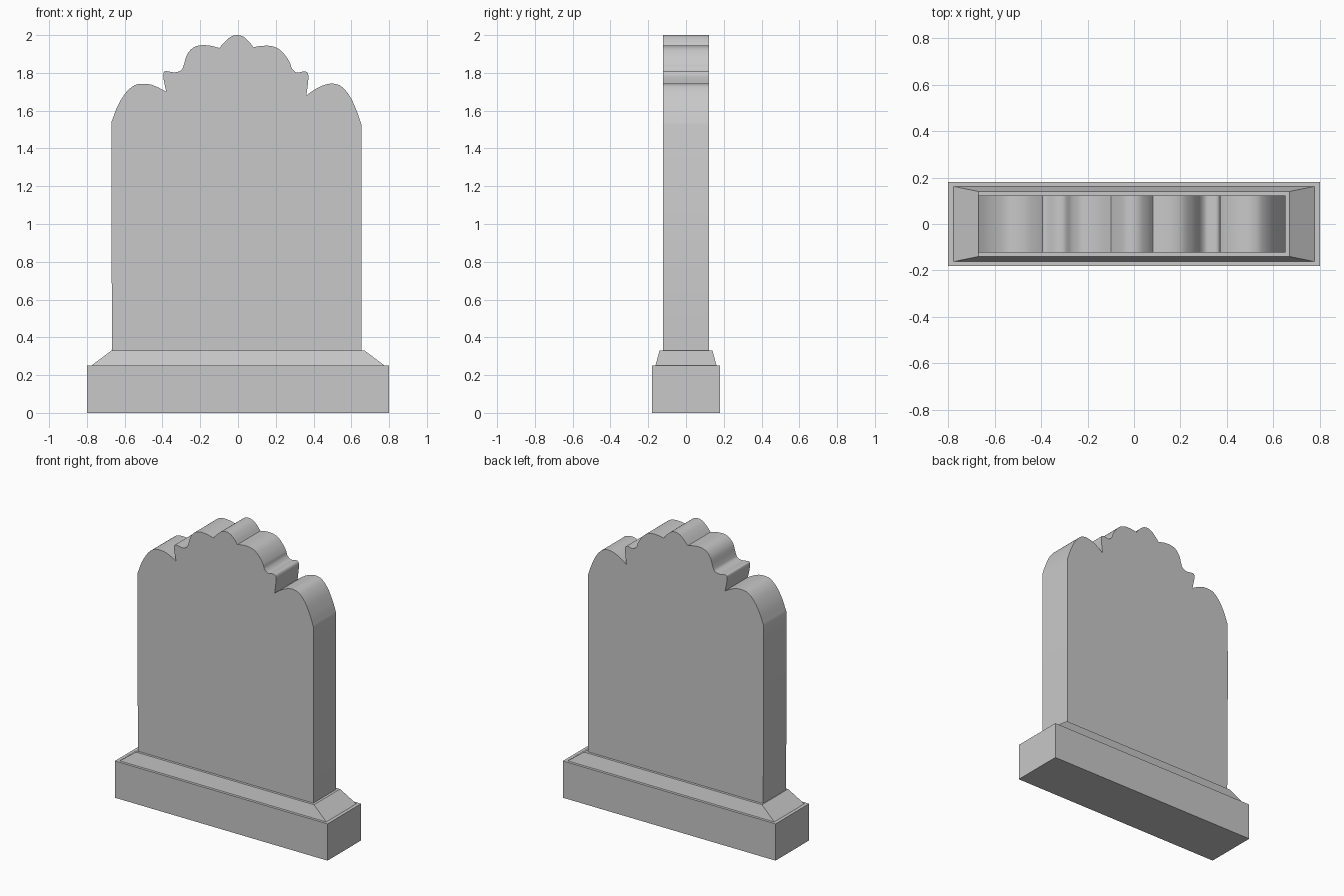
import bpy, bmesh, math
from mathutils import Vector

if "Cube" in bpy.data.objects:
    bpy.data.objects.remove(bpy.data.objects["Cube"])

stone = bpy.data.materials.new("grey stone")
stone.diffuse_color = (0.58, 0.58, 0.58, 1)
stone.use_nodes = True
stone.node_tree.nodes["Principled BSDF"].inputs["Base Color"].default_value = stone.diffuse_color


def finish(name, bm):
    bmesh.ops.recalc_face_normals(bm, faces=bm.faces)
    me = bpy.data.meshes.new(name)
    bm.to_mesh(me)
    bm.free()
    me.materials.append(stone)
    ob = bpy.data.objects.new(name, me)
    bpy.context.collection.objects.link(ob)
    return ob


def frustum(name, x0, y0, z0, x1, y1, z1):
    """Block with half sizes x0, y0 at the bottom and x1, y1 at the top."""
    bm = bmesh.new()
    bmesh.ops.create_cube(bm, size=2)
    for v in bm.verts:
        top = v.co.z > 0
        v.co = (v.co.x * (x1 if top else x0), v.co.y * (y1 if top else y0), z1 if top else z0)
    return finish(name, bm)


def spline(pts, steps=6):
    """Smooth curve through the points, without the last one."""
    p = [Vector(q) for q in pts]
    p = [2 * p[0] - p[1]] + p + [2 * p[-1] - p[-2]]
    out = []
    for a, b, c, d in zip(p, p[1:], p[2:], p[3:]):
        for i in range(steps):
            t = i / steps
            out.append(0.5 * (2 * b + (c - a) * t + (2 * a - 5 * b + 4 * c - d) * t * t
                              + (3 * b - a - 3 * c + d) * t ** 3))
    return out


# Plinth and its sloped cap
frustum("plinth", 0.80, 0.18, 0, 0.80, 0.18, 0.25)
frustum("sloped_cap", 0.777, 0.162, 0.25, 0.67, 0.14, 0.33)

# Scalloped top edge, one list per lobe, left to right (x, z)
lobes = [
    [(-0.670, 1.540), (-0.636, 1.627), (-0.593, 1.696), (-0.550, 1.733), (-0.513, 1.742),
     (-0.466, 1.739), (-0.423, 1.723), (-0.380, 1.700)],
    [(-0.380, 1.700), (-0.394, 1.768), (-0.394, 1.800), (-0.380, 1.809), (-0.335, 1.803),
     (-0.302, 1.813), (-0.288, 1.839), (-0.270, 1.896), (-0.238, 1.933), (-0.198, 1.946),
     (-0.148, 1.944), (-0.099, 1.932)],
    [(-0.099, 1.932), (-0.069, 1.966), (-0.037, 1.992), (-0.005, 2.0), (0.027, 1.992),
     (0.058, 1.966), (0.082, 1.935)],
    [(0.082, 1.935), (0.117, 1.942), (0.168, 1.943), (0.212, 1.929), (0.249, 1.894),
     (0.275, 1.853), (0.286, 1.823), (0.312, 1.802), (0.353, 1.808), (0.370, 1.796),
     (0.372, 1.763), (0.362, 1.680)],
    [(0.362, 1.680), (0.397, 1.706), (0.434, 1.727), (0.476, 1.741), (0.512, 1.742),
     (0.550, 1.726), (0.593, 1.675), (0.630, 1.595), (0.653, 1.527)],
]
outline = [Vector((0.653, 0.325)), Vector((-0.666, 0.325)), Vector((-0.671, 1.08))]
top = [q for lobe in lobes for q in spline(lobe)] + [Vector(lobes[-1][-1])]

# Headstone slab extruded front to back
bm = bmesh.new()
half = 0.123
face = bm.faces.new([bm.verts.new((q.x, -half, q.y)) for q in outline + top])
new = bmesh.ops.extrude_face_region(bm, geom=[face])["geom"]
bmesh.ops.translate(bm, vec=(0, 2 * half, 0), verts=[g for g in new if isinstance(g, bmesh.types.BMVert)])
bmesh.ops.triangulate(bm, faces=[f for f in bm.faces if len(f.verts) > 4])
slab = finish("headstone_slab", bm)

# Smooth lobes, sharp rims and notches
bpy.context.view_layer.objects.active = slab
slab.select_set(True)
bpy.ops.object.shade_smooth_by_angle(angle=math.radians(30))
